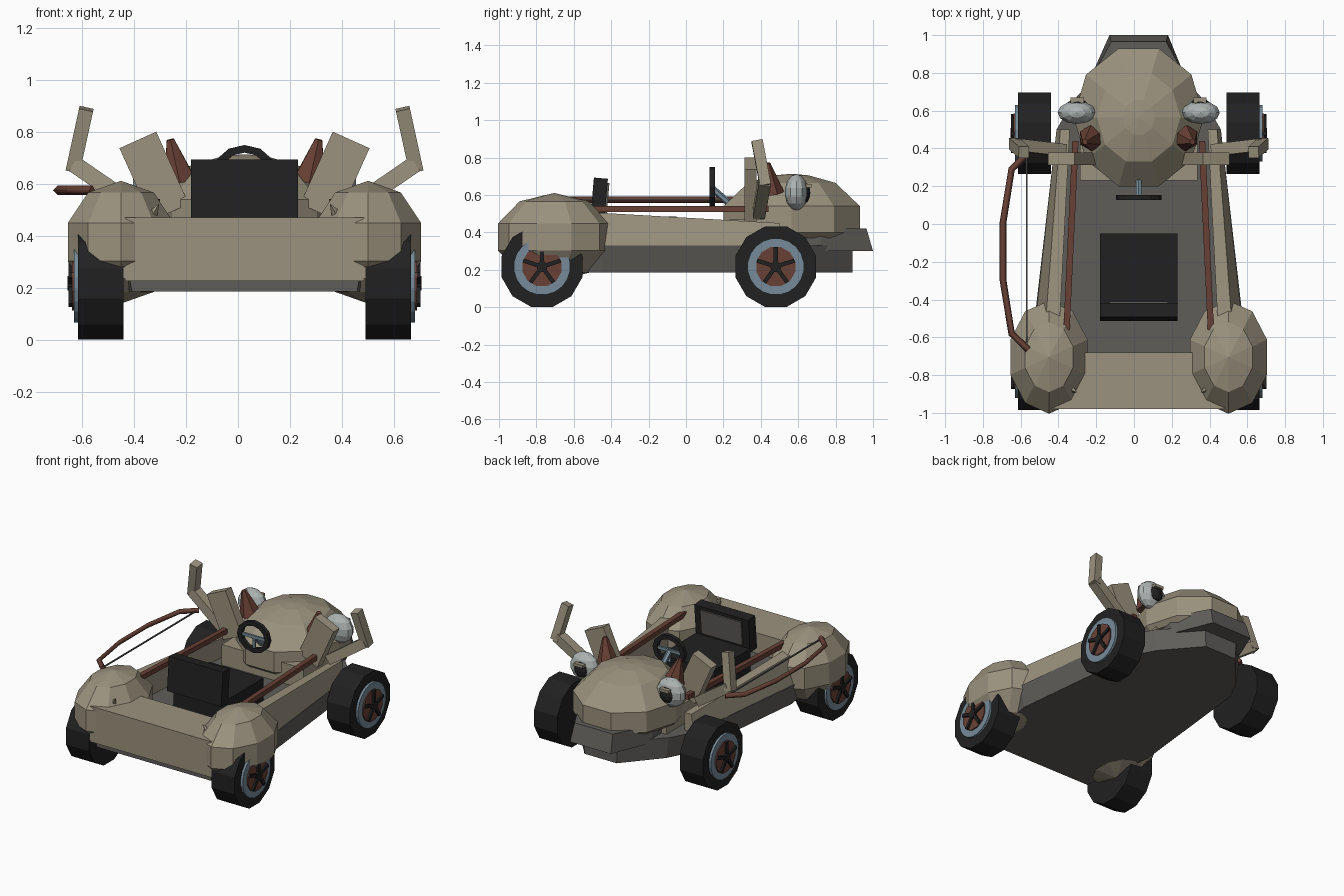
import bpy, bmesh, math
from mathutils import Vector, Matrix

if "Cube" in bpy.data.objects:
    bpy.data.objects.remove(bpy.data.objects["Cube"])

CX = 0.025  # centre line of the kart body


def material(name, rgb):
    m = bpy.data.materials.new(name)
    m.diffuse_color = (*rgb, 1)
    m.use_nodes = True
    m.node_tree.nodes["Principled BSDF"].inputs["Base Color"].default_value = m.diffuse_color
    return m


TAN = material("tan", (0.33, 0.29, 0.21))
GREY = material("dark_grey", (0.115, 0.11, 0.10))
BLACK = material("black", (0.015, 0.015, 0.016))
BROWN = material("brown", (0.14, 0.052, 0.036))
BLUE = material("steel_blue", (0.18, 0.26, 0.32))
LENS = material("pale_lens", (0.42, 0.46, 0.45))


def finish(name, bm, mat):
    bmesh.ops.recalc_face_normals(bm, faces=bm.faces)
    me = bpy.data.meshes.new(name)
    bm.to_mesh(me)
    bm.free()
    me.materials.append(mat)
    ob = bpy.data.objects.new(name, me)
    ob.location.x = CX
    bpy.context.collection.objects.link(ob)
    return ob


def loft(name, rings, mat):
    """Skin through rings of equal point count, capped at both ends."""
    bm = bmesh.new()
    vs = [[bm.verts.new(p) for p in r] for r in rings]
    n = len(vs[0])
    for a, b in zip(vs, vs[1:]):
        for i in range(n):
            j = (i + 1) % n
            bm.faces.new((a[i], a[j], b[j], b[i]))
    bm.faces.new(vs[0])
    bm.faces.new(vs[-1])
    return finish(name, bm, mat)


def box(name, lo, hi, mat):
    rect = [(lo[0], lo[1]), (hi[0], lo[1]), (hi[0], hi[1]), (lo[0], hi[1])]
    return loft(name, [[(x, y, z) for x, y in rect] for z in (lo[2], hi[2])], mat)


def frame(a, b):
    """Matrix at the middle of a-b with z along the line."""
    a, b = Vector(a), Vector(b)
    z = (b - a).normalized()
    ref = Vector((0, 1, 0)) if abs(z.y) < 0.9 else Vector((0, 0, 1))
    x = ref.cross(z).normalized()
    y = z.cross(x)
    m = Matrix((x, y, z)).transposed().to_4x4()
    m.translation = (a + b) / 2
    return m, (b - a).length


def bar(name, a, b, w, d, mat):
    m, length = frame(a, b)
    bm = bmesh.new()
    bmesh.ops.create_cube(bm, size=1, matrix=m @ Matrix.Diagonal((w, d, length, 1)))
    return finish(name, bm, mat)


def rod(name, a, b, r1, r2, sides, mat):
    m, length = frame(a, b)
    bm = bmesh.new()
    bmesh.ops.create_cone(bm, cap_ends=True, segments=sides, radius1=r1, radius2=r2,
                          depth=length, matrix=m)
    return finish(name, bm, mat)


def ball(name, c, r, seg, rings, mat):
    bm = bmesh.new()
    bmesh.ops.create_uvsphere(bm, u_segments=seg, v_segments=rings, radius=1,
                              matrix=Matrix.Translation(c) @ Matrix.Diagonal((*r, 1)))
    return finish(name, bm, mat)


def outline(half, k, z):
    """Symmetric plan outline from right-hand half points."""
    return [(x * k, y, z) for x, y in half] + [(-x * k, y, z) for x, y in reversed(half)]


# Lower hull, whose top is the cockpit floor
HULL = [(0.46, -0.95), (0.545, -0.45), (0.435, 0.50), (0.35, 0.65), (0.13, 0.89)]
loft("hull", [outline(HULL, 0.94, 0.185), outline(HULL, 1, 0.33)], GREY)
box("tail_block", (-0.46, -0.98, 0.225), (0.46, -0.68, 0.47), TAN)
box("dashboard", (-0.31, 0.23, 0.32), (0.31, 0.62, 0.47), TAN)

# Head dome over the bonnet
head = []
for z, k in ((0.37, 0.9), (0.40, 1), (0.54, 1), (0.665, 0.64), (0.705, 0.25), (0.713, 0.02)):
    head.append([(0.345 * k * math.cos(i * math.tau / 10),
                  0.565 + 0.384 * k * math.sin(i * math.tau / 10), z) for i in range(10)])
loft("head", head, TAN)

# Lower jaw
loft("jaw", [outline([(0.27, 0.60), (0.27, 0.72), (0.155, 1.0)], 1, 0.30),
             outline([(0.28, 0.60), (0.28, 0.72), (0.145, 0.965)], 1, 0.42)], GREY)

# Seat
box("seat_cushion", (-0.205, -0.44, 0.32), (0.205, -0.05, 0.485), BLACK)
bar("seat_back", (0, -0.475, 0.46), (0, -0.455, 0.69), 0.41, 0.075, BLACK)
bar("seat_back_pad", (0, -0.431, 0.50), (0, -0.416, 0.665), 0.31, 0.014, GREY)

# Steering wheel: ring, spokes, column
ring = [(0.108, -0.012), (0.124, -0.012), (0.124, 0.012), (0.108, 0.012)]
bm = bmesh.new()
n = 12
cols = []
for i in range(n):
    t = i * math.tau / n
    cols.append([bm.verts.new((r * 0.98 * math.cos(t), 0.14 + d, 0.642 + r * 0.86 * math.sin(t)))
                 for r, d in [(0.09, -0.014), (0.124, -0.014), (0.124, 0.014), (0.09, 0.014)]])
for i in range(n):
    a, b = cols[i], cols[(i + 1) % n]
    for j in range(4):
        k = (j + 1) % 4
        bm.faces.new((a[j], a[k], b[k], b[j]))
finish("steering_wheel", bm, BLACK)
bar("steering_spoke", (-0.1, 0.14, 0.64), (0.1, 0.14, 0.64), 0.02, 0.014, BLUE)
bar("steering_spoke_low", (0, 0.14, 0.56), (0, 0.14, 0.64), 0.02, 0.014, BLUE)
rod("steering_column", (0, 0.14, 0.635), (0, 0.26, 0.53), 0.018, 0.018, 6, BLUE)

for s in (-1, 1):
    side = "left" if s < 0 else "right"

    # Cockpit side wall leaning inwards
    def section(y, ob, ot, it, ib, z):
        return [(s * ob, y, 0.33), (s * ot, y, z), (s * it, y, z), (s * ib, y, 0.33)]
    loft(side + "_wall", [section(-0.55, 0.55, 0.495, 0.42, 0.42, 0.51),
                          section(0.50, 0.435, 0.415, 0.365, 0.365, 0.45)], TAN)

    # Rear fender with a small foot plate and claw
    ball(side + "_fender", (s * 0.475, -0.705, 0.375), (0.226, 0.315, 0.236), 10, 5, TAN)
    box(side + "_foot_plate", (s * 0.39 - 0.095, -0.98, 0.235),
        (s * 0.39 + 0.095, -0.90, 0.28), TAN)
    rod(side + "_claw", (s * 0.36, -0.87, 0.47), (s * 0.33, -0.89, 0.52), 0.025, 0.002, 4, TAN)

    # Rail along the cockpit
    bar(side + "_rail", (s * 0.382, -0.56, 0.525), (s * 0.335, 0.44, 0.525), 0.033, 0.033, BROWN)

    # Broad ear and bent antler arm
    bar(side + "_ear", (s * 0.285, 0.345, 0.49), (s * 0.41, 0.345, 0.768), 0.155, 0.065, TAN)
    bar(side + "_antler_arm", (s * 0.40, 0.39, 0.50), (s * 0.655, 0.42, 0.675), 0.065, 0.065, TAN)
    bar(side + "_antler_tip", (s * 0.66, 0.425, 0.65), (s * 0.608, 0.38, 0.888), 0.055, 0.06, TAN)

    # Horn
    rod(side + "_horn", (s * 0.25, 0.455, 0.61), (s * 0.285, 0.435, 0.77), 0.07, 0.016, 6, BROWN)

    # Eye with black pupil and lid
    ball(side + "_eye", (s * 0.328, 0.59, 0.615), (0.104, 0.062, 0.098), 12, 7, LENS)
    ball(side + "_pupil", (s * 0.325, 0.635, 0.612), (0.052, 0.03, 0.055), 10, 6, BLACK)
    bar(side + "_eyelid", (s * 0.29, 0.655, 0.65), (s * 0.36, 0.655, 0.65), 0.02, 0.03, TAN)

    # Wheels
    for end, y in (("rear", -0.77), ("front", 0.48)):
        tag = f"{side}_{end}_"
        z = 0.217

        def disc(name, x0, x1, r, sides, mat):
            rings = [[(s * x, y + r * math.sin((i + 0.5) * math.tau / sides),
                       z + r * math.cos((i + 0.5) * math.tau / sides)) for i in range(sides)]
                     for x in (x0, x1)]
            loft(tag + name, rings, mat)
        disc("tyre", 0.465, 0.64, 0.223, 12, BLACK)
        disc("rim", 0.60, 0.656, 0.152, 20, BLUE)
        disc("hub", 0.60, 0.664, 0.108, 12, BROWN)
        disc("hub_cap", 0.60, 0.68, 0.03, 8, BLACK)
        for i in range(5):
            t = i * math.tau / 5
            bar(f"{tag}spoke_{i + 1}", (s * 0.666, y, z),
                (s * 0.666, y + 0.105 * math.sin(t), z + 0.105 * math.cos(t)),
                0.022, 0.022, BLACK)

# Bow on the left side, with its string
BOW = [(-0.56, -0.665), (-0.648, -0.58), (-0.693, -0.30), (-0.693, 0.01),
       (-0.648, 0.29), (-0.56, 0.375)]
cu = bpy.data.curves.new("bow", "CURVE")
cu.dimensions = "3D"
cu.bevel_depth = 0.018
cu.bevel_resolution = 0
cu.use_fill_caps = True
sp = cu.splines.new("POLY")
sp.points.add(len(BOW) - 1)
for p, (x, y) in zip(sp.points, BOW):
    p.co = (x - CX, y, 0.575, 1)
cu.materials.append(BROWN)
bow = bpy.data.objects.new("bow", cu)
bow.location.x = CX
bpy.context.collection.objects.link(bow)
bar("bow_string", (-0.592, -0.64, 0.575), (-0.592, 0.36, 0.575), 0.008, 0.008, GREY)
